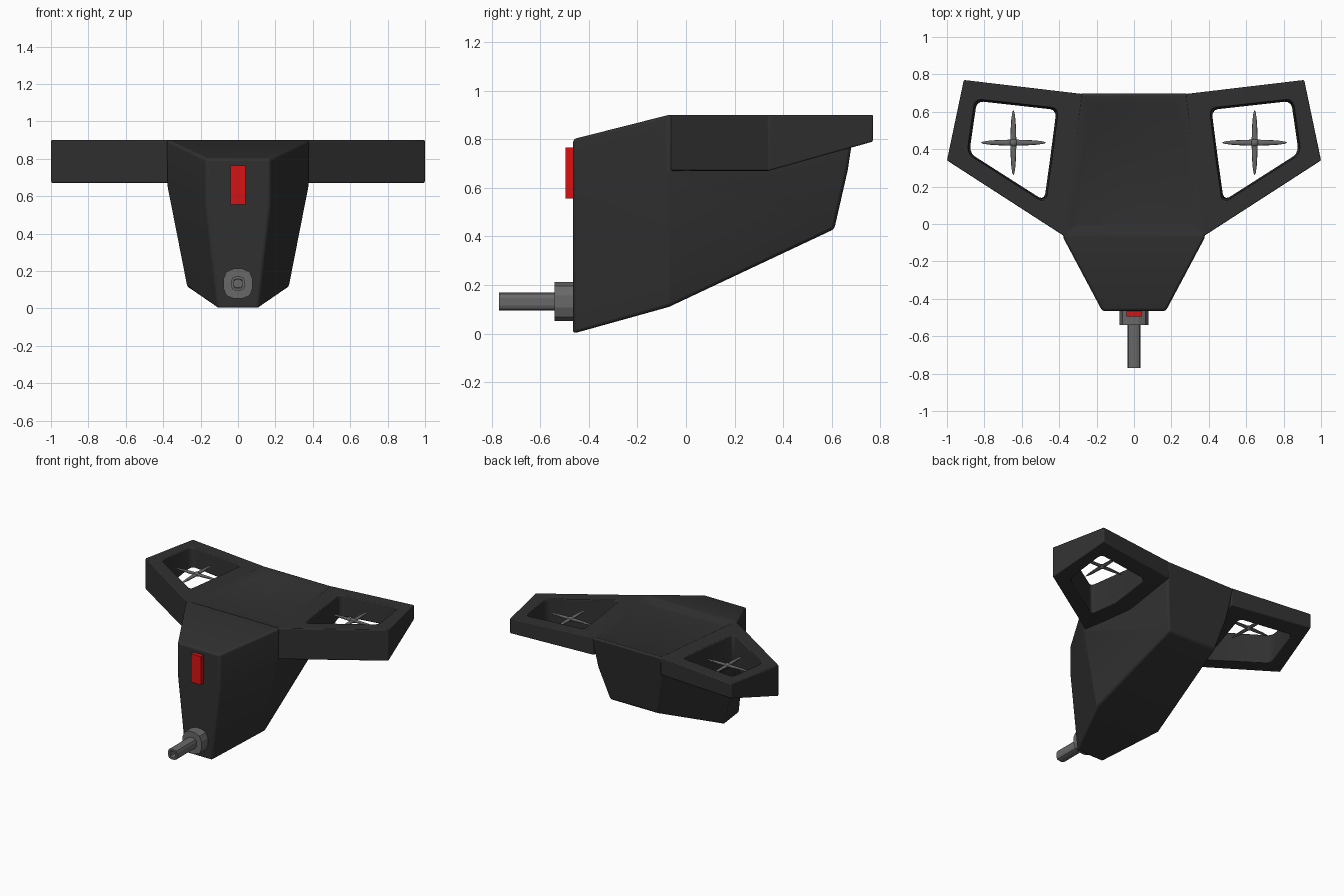
import bpy, bmesh
from math import radians
from mathutils import Vector

if "Cube" in bpy.data.objects:
    bpy.data.objects.remove(bpy.data.objects["Cube"])


def material(name, rgb):
    m = bpy.data.materials.new(name)
    m.diffuse_color = (*rgb, 1)
    m.use_nodes = True
    m.node_tree.nodes["Principled BSDF"].inputs["Base Color"].default_value = m.diffuse_color
    return m


DARK = material("dark_shell", (0.03, 0.03, 0.03))
METAL = material("gun_metal", (0.14, 0.14, 0.14))
RED = material("red_lens", (0.7, 0.006, 0.006))


def finish(bm, name, mat, bevel=0.0, smooth=True):
    bmesh.ops.recalc_face_normals(bm, faces=bm.faces[:])
    me = bpy.data.meshes.new(name)
    bm.to_mesh(me)
    bm.free()
    ob = bpy.data.objects.new(name, me)
    bpy.context.collection.objects.link(ob)
    me.materials.append(mat)
    if bevel:
        mod = ob.modifiers.new("Bevel", 'BEVEL')
        mod.width = bevel
        mod.segments = 3
        mod.limit_method = 'ANGLE'
        mod.angle_limit = radians(35)
    if smooth:
        bpy.ops.object.select_all(action='DESELECT')
        ob.select_set(True)
        bpy.context.view_layer.objects.active = ob
        bpy.ops.object.shade_smooth_by_angle(angle=radians(30))
    return ob


# Hull: three lofted sections, half profile (x, y, z) from bottom to top
def hull():
    sections = [
        [(.11, -.465, 0), (.17, -.465, .55), (.17, -.465, .8)],
        [(.27, -.07, .11), (.38, -.07, .67), (.38, -.07, .9)],
        [(.20, .61, .43), (.26, .665, .67), (.29, .70, .9)],
    ]
    bm = bmesh.new()
    rings = []
    for s in sections:
        pts = s + [(-x, y, z) for x, y, z in reversed(s)]
        rings.append([bm.verts.new(p) for p in pts])
    for a, b in zip(rings, rings[1:]):
        for i in range(6):
            j = (i + 1) % 6
            f = bm.faces.new((a[i], a[j], b[j], b[i]))
            if i == 2:
                top = f
    bm.faces.new(rings[0])
    bm.faces.new(rings[-1])
    bmesh.ops.recalc_face_normals(bm, faces=bm.faces[:])
    # shallow recessed deck
    bmesh.ops.inset_individual(bm, faces=[top], thickness=.02)
    bmesh.ops.inset_individual(bm, faces=[top], thickness=.07, depth=-.025)
    finish(bm, "hull", DARK, .015)


hull()


# Wing frames: a thick ring with a rounded rotor opening
def underside(y):
    return .67 + max(0, y - .34) * .28


def wing(side, name):
    outer = [(.365, -.07), (1.0, .34), (.91, .77), (.275, .695), (.315, .34)]
    inner = [(.48, .125), (.88, .38), (.84, .657), (.415, .61), (.45, .34)]
    cx, cy = .64, .43
    bm = bmesh.new()

    def loop(pts, top, k=1.0):
        vs = []
        for x, y in pts:
            z = .9 if top else underside(y)
            x, y = cx + (x - cx) * k, cy + (y - cy) * k
            vs.append(bm.verts.new((side * x, y, z)))
        return vs
    ot, ob = loop(outer, True), loop(outer, False)
    it, ib = loop(inner, True, 1.05), loop(inner, False)
    for a, b in ((ot, it), (it, ib), (ib, ob), (ob, ot)):
        for i in range(5):
            j = (i + 1) % 5
            bm.faces.new((a[i], a[j], b[j], b[i]))
    corners = [bm.edges.get((it[i], ib[i])) for i in range(4)]
    bmesh.ops.bevel(bm, geom=corners, offset=.035, segments=3, profile=.5,
                    affect='EDGES')
    finish(bm, name, DARK, .015)


# Rotors: two crossed spindle blades
def rotor(side, name):
    bm = bmesh.new()
    for size in ((.175, .016, .009), (.016, .175, .009), (.022, .022, .016)):
        r = bmesh.ops.create_uvsphere(bm, u_segments=16, v_segments=8, radius=1)
        bmesh.ops.scale(bm, vec=size, verts=r['verts'])
    bmesh.ops.translate(bm, vec=(side * .645, .435, .84), verts=bm.verts[:])
    finish(bm, name, METAL)


for side, label in ((1, "right"), (-1, "left")):
    wing(side, label + "_wing_frame")
    rotor(side, label + "_rotor")


# Box lying along y, with optional rounded long edges and a bore in front
def block(name, mat, width, height, y0, y1, z, round_by=0, bore=0):
    bm = bmesh.new()
    bmesh.ops.create_cube(bm, size=1)
    bmesh.ops.scale(bm, vec=(width, y1 - y0, height), verts=bm.verts[:])
    bmesh.ops.translate(bm, vec=(0, (y0 + y1) / 2, z), verts=bm.verts[:])
    if round_by:
        long_edges = [e for e in bm.edges
                      if abs(e.verts[0].co.y - e.verts[1].co.y) > 1e-4]
        bmesh.ops.bevel(bm, geom=long_edges, offset=round_by, segments=2,
                        profile=.5, affect='EDGES')
    if bore:
        bm.normal_update()
        face = min(bm.faces, key=lambda f: f.calc_center_median().y)
        bmesh.ops.inset_individual(bm, faces=[face], thickness=bore)
        bmesh.ops.inset_individual(bm, faces=[face], thickness=.002, depth=-.06)
    finish(bm, name, mat, smooth=False)


# Sensor lens, barrel collar and barrel
block("sensor_lens", RED, .082, .21, -.495, -.45, .66)
block("barrel_collar", METAL, .156, .16, -.54, -.45, .132, round_by=.055)
block("barrel", METAL, .072, .075, -.77, -.52, .132, round_by=.022, bore=.014)
